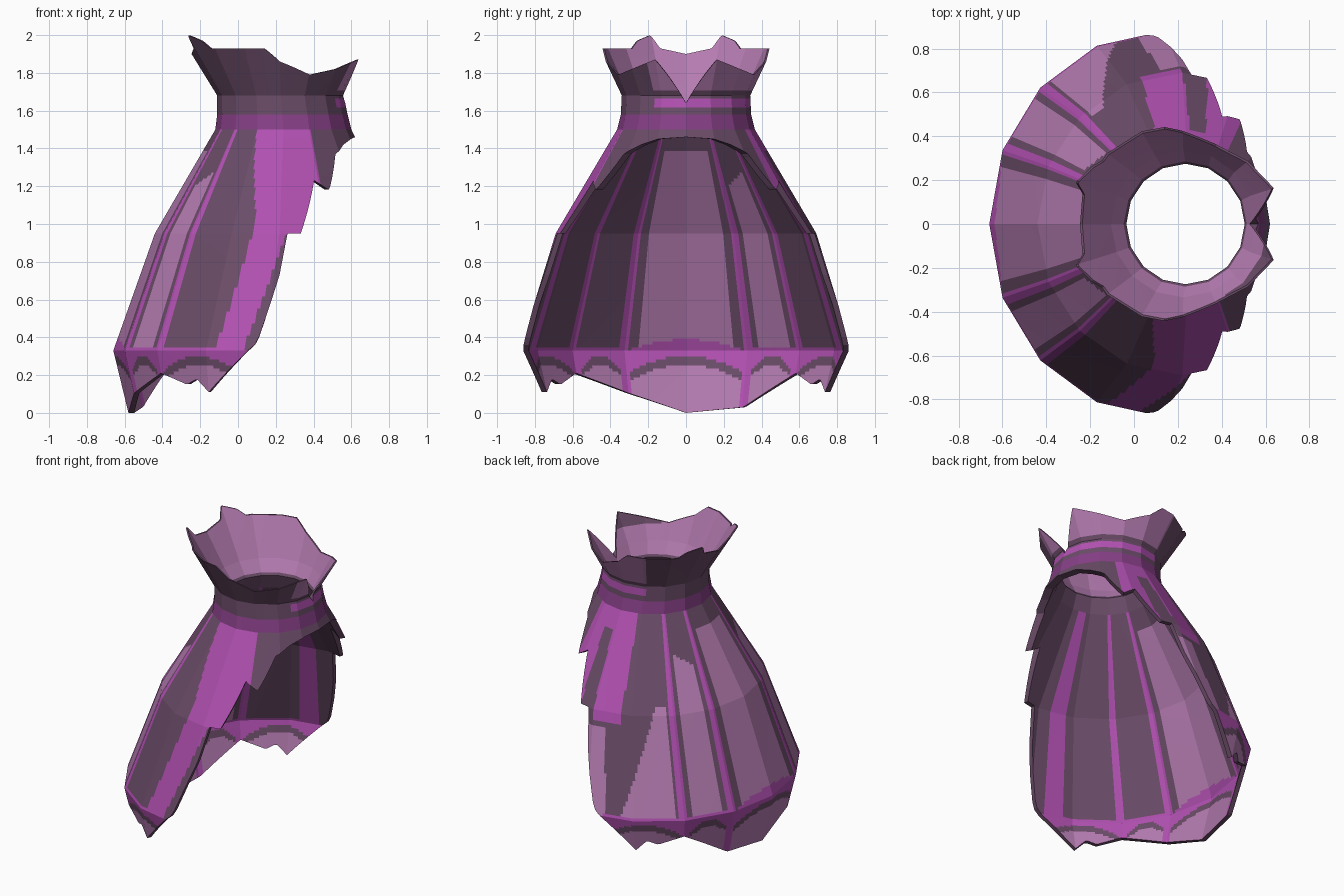
import bpy, bmesh, math

if "Cube" in bpy.data.objects:
    bpy.data.objects.remove(bpy.data.objects["Cube"])

def material(name, rgb):
    m = bpy.data.materials.new(name)
    m.diffuse_color = (*rgb, 1)
    m.use_nodes = True
    m.node_tree.nodes["Principled BSDF"].inputs["Base Color"].default_value = m.diffuse_color
    return m

LIGHT, DARK, MAGENTA, PLUM = 0, 1, 2, 3
MATS = [material("light mauve", (0.46, 0.20, 0.44)),
        material("dark mauve", (0.145, 0.072, 0.138)),
        material("bright magenta", (0.44, 0.08, 0.44)),
        material("deep plum", (0.24, 0.05, 0.24))]

# Profiles: height, centre x, radius in x, radius in y
OUTER = [(0, .12, .70, .80), (.33, .135, .795, .88), (.95, .22, .66, .69),
         (1.5, .24, .36, .365), (1.58, .235, .345, .345),
         (1.68, .225, .335, .34), (2.02, .22, .54, .50)]
INNER = [(0, .12, .67, .77), (.33, .135, .765, .85), (.95, .22, .63, .66),
         (1.5, .235, .31, .31), (1.6, .235, .27, .275),
         (1.69, .225, .33, .335), (2.02, .22, .53, .49)]
# Torn edges: angle away from +x, height
TORN = [(0, 1.46), (22, 1.45), (36, 1.42), (49, 1.37), (61, 1.18), (70, 1.23),
        (80, .95), (87, .95), (87.5, .73), (93, .37), (112.5, .11), (118, .18),
        (123, .15), (135, .21), (157, .03), (180, 0)]
RIM = [(0, 1.64), (10, 1.74), (22.5, 1.87), (45, 1.82), (67, 1.79), (90, 1.86),
       (100, 1.93), (140, 1.93), (146, 1.97), (157, 2.0), (162, 1.93), (180, 1.9)]

def lerp(table, t):
    for a, b in zip(table, table[1:]):
        if t <= b[0]:
            f = (t - a[0]) / (b[0] - a[0])
            return [p + (q - p) * f for p, q in zip(a[1:], b[1:])]
    return table[-1][1:]

def low_edge(d, side):
    z = lerp(TORN, d)[0]
    if side < 0 and 135 < d < 180:       # straighter hem on the front side
        z = .21 * (180 - d) / 45
    return z

SIDES, SUB = 16, 18

def point(profile, i, z):
    """Point on a flat-sided ring; i counts fine columns."""
    cx, rx, ry = lerp(profile, z)
    k, f = divmod(i, SUB)
    f /= SUB
    a, b = (2 * math.pi * n / SIDES - math.pi for n in (k, k + 1))
    return (cx + rx * (math.cos(a) * (1 - f) + math.cos(b) * f),
            ry * (math.sin(a) * (1 - f) + math.sin(b) * f), z)

def hem_colour(d, z):
    """Dark arches with pale panels below and magenta trim above."""
    for a, b in ((157, 203), (135.5, 157), (98, 135.5)):
        if a <= d <= b:
            u = (2 * d - a - b) / (b - a)
            if abs(u) * (b - a) / 2 > (b - a) / 2 - 2:
                return MAGENTA
            top = .30 - .10 * u * u
            return MAGENTA if z > top else DARK if z > top - .045 else LIGHT
    return MAGENTA

def colour(ang, z, inside):
    d, front = abs(ang), ang < 0
    sunny = -30 < ang < 115               # paler side of the collar and neck
    if z > 1.68:
        if inside:
            return DARK if d < 60 and z > 1.78 and front else LIGHT
        return LIGHT if sunny and z > 1.71 else DARK
    if z > 1.58:
        if inside and z > 1.61:
            return LIGHT
        return MAGENTA if sunny and 1.62 < z < 1.67 else DARK
    if z > 1.5:
        return DARK if inside else PLUM
    if z < .33:
        return hem_colour(d, z)
    t = (z - .33) / 1.17                  # 0 at hem line, 1 at the neck
    if 155 < d < 159 or 132.5 < d < 136.5:     # seams
        return MAGENTA
    if d >= 159:                          # back centre panel
        if z < .33 + .06 * math.cos(math.radians((180 - d) * 4)):
            return MAGENTA
        return DARK if d < 163 or z > 1.38 else LIGHT
    if z < .35 and d > 97:
        return MAGENTA
    if d >= 136.5:                        # side back panels
        if inside and front:
            return DARK
        return LIGHT if 138.5 < d < 152 and z < 1.28 - (d - 138) * .005 else DARK
    if inside:
        return DARK if d > 108 or d < 98 else MAGENTA
    if front:                             # front panel with broad magenta gore
        edge = 109 - 7 * t / .6 if t < .6 else 102 + 11 * (t - .6) / .4
        if d > edge or d < (97 - 18 * (z - .4) if z < .93 else 66):
            return DARK
        return MAGENTA
    # rear panel: pale triangle, dark wedge, magenta loop near the top
    if z < 1.0 and 106 + 34 * t < d < 131:
        return LIGHT
    if z < .85 and d < 99 - 4 * t:
        return LIGHT
    if z > .88 and d < 103 + 6 * t:
        if d < 60 or z < 1.38 and abs(d - 88 + 6 * t) < 5:
            return DARK
        return MAGENTA
    return DARK

def levels():
    keys = [0, .33, .95, 1.5, 1.58, 1.6, 1.68, 1.69, 2.02]
    out = []
    for a, b in zip(keys, keys[1:]):
        n = max(1, round((b - a) / .016))
        out += [a + (b - a) * j / n for j in range(n)]
    return out + [2.02]

N, Z = SIDES * SUB, levels()

def angle(i):
    return 360 * i / N - 180

def limits(i):
    a = angle(i)
    return low_edge(abs(a), a), lerp(RIM, abs(a))[0]

def build(name, zmin, zmax):
    bm = bmesh.new()
    def face(pts, idx):
        if len({tuple(round(c, 5) for c in p) for p in pts}) < 3:
            return
        f = bm.faces.new([bm.verts.new(p) for p in pts])
        f.material_index = idx
    def span(i):
        lo, hi = limits(i)
        return max(lo, zmin), min(hi, zmax)
    for inside, prof in ((False, OUTER), (True, INNER)):
        for i in range(N):
            (l0, h0), (l1, h1) = span(i), span(i + 1)
            for za, zb in zip(Z, Z[1:]):
                q = [(i, min(max(za, l0), h0)), (i + 1, min(max(za, l1), h1)),
                     (i + 1, min(max(zb, l1), h1)), (i, min(max(zb, l0), h0))]
                if abs(q[0][1] - q[3][1]) + abs(q[1][1] - q[2][1]) < 1e-5:
                    continue
                pts = [point(prof, *c) for c in q]
                clean = [p for k, p in enumerate(pts) if math.dist(p, pts[k - 1]) > 1e-6]
                face(clean[::-1] if inside else clean,
                     colour(angle(i + .5), (za + zb) / 2, inside))
    # close the thickness along torn edge and rim
    for i in range(N):
        for which in (0, 1):
            a, b = limits(i)[which], limits(i + 1)[which]
            if zmin <= min(a, b) and max(a, b) <= zmax:
                face([point(OUTER, i, a), point(INNER, i, a),
                      point(INNER, i + 1, b), point(OUTER, i + 1, b)], DARK)
    bmesh.ops.remove_doubles(bm, verts=bm.verts, dist=1e-5)
    me = bpy.data.meshes.new(name)
    bm.to_mesh(me)
    bm.free()
    for m in MATS:
        me.materials.append(m)
    ob = bpy.data.objects.new(name, me)
    bpy.context.collection.objects.link(ob)

build("torn_bell_body", 0, 1.58)      # flared ribbed body, open on the +x side
build("ragged_collar", 1.58, 2.02)    # neck band and jagged flared collar
